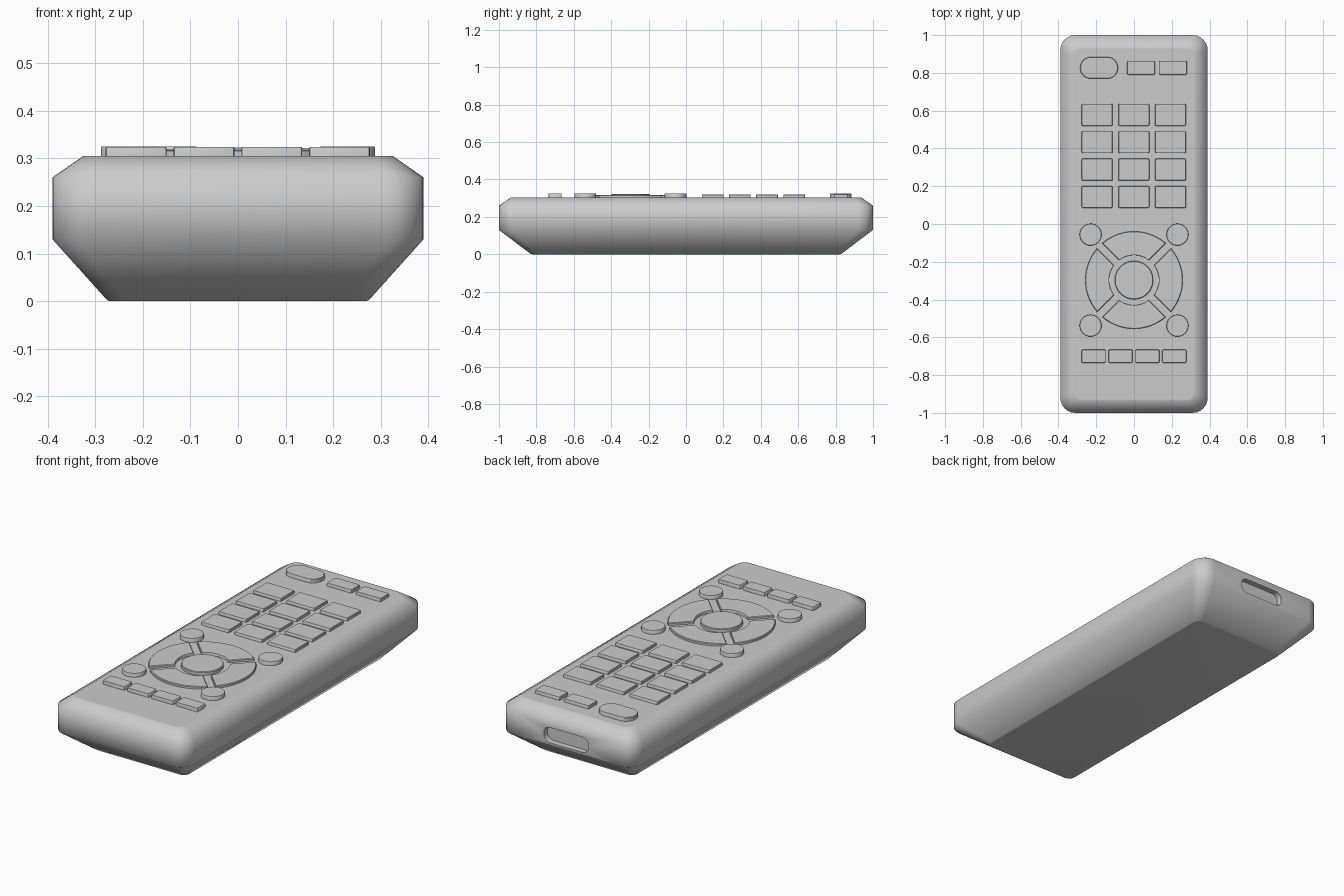
import bpy, bmesh, math
from mathutils import Matrix

cube = bpy.data.objects.get("Cube")
if cube:
    bpy.data.objects.remove(cube, do_unlink=True)

grey = bpy.data.materials.new("plain grey")
grey.use_nodes = True
COLOUR = (0.6, 0.6, 0.6, 1)
grey.diffuse_color = COLOUR
grey.node_tree.nodes["Principled BSDF"].inputs["Base Color"].default_value = COLOUR

TOP = 0.305  # height of the casing's top face


def rounded_rect(hx, hy, r, seg=6):
    pts = []
    for i, (sx, sy) in enumerate([(1, 1), (-1, 1), (-1, -1), (1, -1)]):
        for k in range(seg + 1):
            a = math.pi / 2 * (i + k / seg)
            pts.append((sx * (hx - r) + r * math.cos(a), sy * (hy - r) + r * math.sin(a)))
    return pts


def circle(r, n=40):
    return [(r * math.cos(2 * math.pi * k / n), r * math.sin(2 * math.pi * k / n)) for k in range(n)]


def arc_key(r0, r1, gap, seg=14):
    """Quarter ring centred on +x, its ends parallel to the diagonals."""
    pts = []
    for r, way in ((r1, 1), (r0, -1)):
        half = math.pi / 4 - math.asin(gap / r)
        pts += [(r * math.cos(way * half * (2 * k / seg - 1)),
                 r * math.sin(way * half * (2 * k / seg - 1))) for k in range(seg + 1)]
    return pts


def loft(name, rings, angle=35):
    """Skin equal-length (outline, z) rings and cap both ends."""
    bm = bmesh.new()
    loops = [[bm.verts.new((x, y, z)) for x, y in pts] for pts, z in rings]
    n = len(loops[0])
    for a, b in zip(loops, loops[1:]):
        for i in range(n):
            j = (i + 1) % n
            bm.faces.new((a[i], a[j], b[j], b[i]))
    bm.faces.new(loops[0][::-1])
    bm.faces.new(loops[-1])
    bmesh.ops.recalc_face_normals(bm, faces=bm.faces)
    mesh = bpy.data.meshes.new(name)
    bm.to_mesh(mesh)
    bm.free()
    mesh.materials.append(grey)
    obj = bpy.data.objects.new(name, mesh)
    bpy.context.collection.objects.link(obj)
    smooth(obj, angle)
    return obj


def smooth(obj, angle):
    bpy.ops.object.select_all(action='DESELECT')
    obj.select_set(True)
    bpy.context.view_layer.objects.active = obj
    bpy.ops.object.shade_smooth_by_angle(angle=math.radians(angle))


def key(name, outline, x, y, top=0.322, spin=0):
    """Button standing on the casing, with a slim softened rim."""
    cx = sum(p[0] for p in outline) / len(outline)
    cy = sum(p[1] for p in outline) / len(outline)
    inner = [(cx + (px - cx) * 0.97, cy + (py - cy) * 0.97) for px, py in outline]
    obj = loft(name, [(outline, TOP - 0.01), (outline, top - 0.003), (inner, top)])
    obj.data.transform(Matrix.Translation((x, y, 0)) @ Matrix.Rotation(spin, 4, 'Z'))
    return obj


# Casing: tapered underside, upright band, chamfered top edge
casing = loft("casing", [
    (rounded_rect(0.268, 0.82, 0.03), 0),
    (rounded_rect(0.275, 0.83, 0.035), 0.002),
    (rounded_rect(0.39, 1.0, 0.08), 0.13),
    (rounded_rect(0.39, 1.0, 0.08), 0.26),
    (rounded_rect(0.325, 0.935, 0.045), TOP),
    (rounded_rect(0.318, 0.928, 0.04), TOP),
], 60)

# Recessed emitter window in the back end
cutter = loft("window_cutter", [(rounded_rect(0.13, 0.04, 0.035), -0.03),
                                (rounded_rect(0.13, 0.04, 0.035), 0.1)])
cutter.data.transform(Matrix.Translation((0, 1.0, 0.185)) @ Matrix.Rotation(-math.pi / 2, 4, 'X'))
cutter.hide_render = True
cutter.hide_set(True)
cut = casing.modifiers.new("window", 'BOOLEAN')
cut.object = cutter
cut.operation = 'DIFFERENCE'
cut.solver = 'EXACT'
bpy.context.view_layer.objects.active = casing
bpy.ops.object.modifier_apply(modifier=cut.name)
bpy.data.objects.remove(cutter, do_unlink=True)
smooth(casing, 60)

# Top row: power pill and two small keys
key("power_key", rounded_rect(0.1, 0.057, 0.055, 10), -0.185, 0.827, 0.325)
for i, x in enumerate((0.037, 0.207)):
    key(f"top_key_{i + 1}", rounded_rect(0.073, 0.037, 0.006, 2), x, 0.827)

# Number pad
for row in range(4):
    for col in range(3):
        key(f"number_key_{row * 3 + col + 1}", rounded_rect(0.082, 0.058, 0.006, 2),
            -0.195 + 0.194 * col, 0.578 - 0.145 * row, 0.32)

# Navigation pad: centre disc, four arcs, four round corner keys
PAD_Y = -0.297
key("centre_key", circle(0.102), 0, PAD_Y, 0.323)
for i, side in enumerate(("left", "up", "right", "down")):
    key(f"{side}_arc_key", arc_key(0.132, 0.258, 0.019), 0, PAD_Y, 0.318, i * math.pi / 2)
for sx, side in ((1, "left"), (-1, "right")):
    for sy, end in ((1, "upper"), (-1, "lower")):
        key(f"{end}_{side}_round_key", circle(0.058, 32), sx * 0.23, PAD_Y + sy * 0.241, 0.325)

# Bottom row of four keys
for i in range(4):
    key(f"bottom_key_{i + 1}", rounded_rect(0.064, 0.035, 0.006, 2), -0.214 + 0.1425 * i, -0.7, 0.324)
